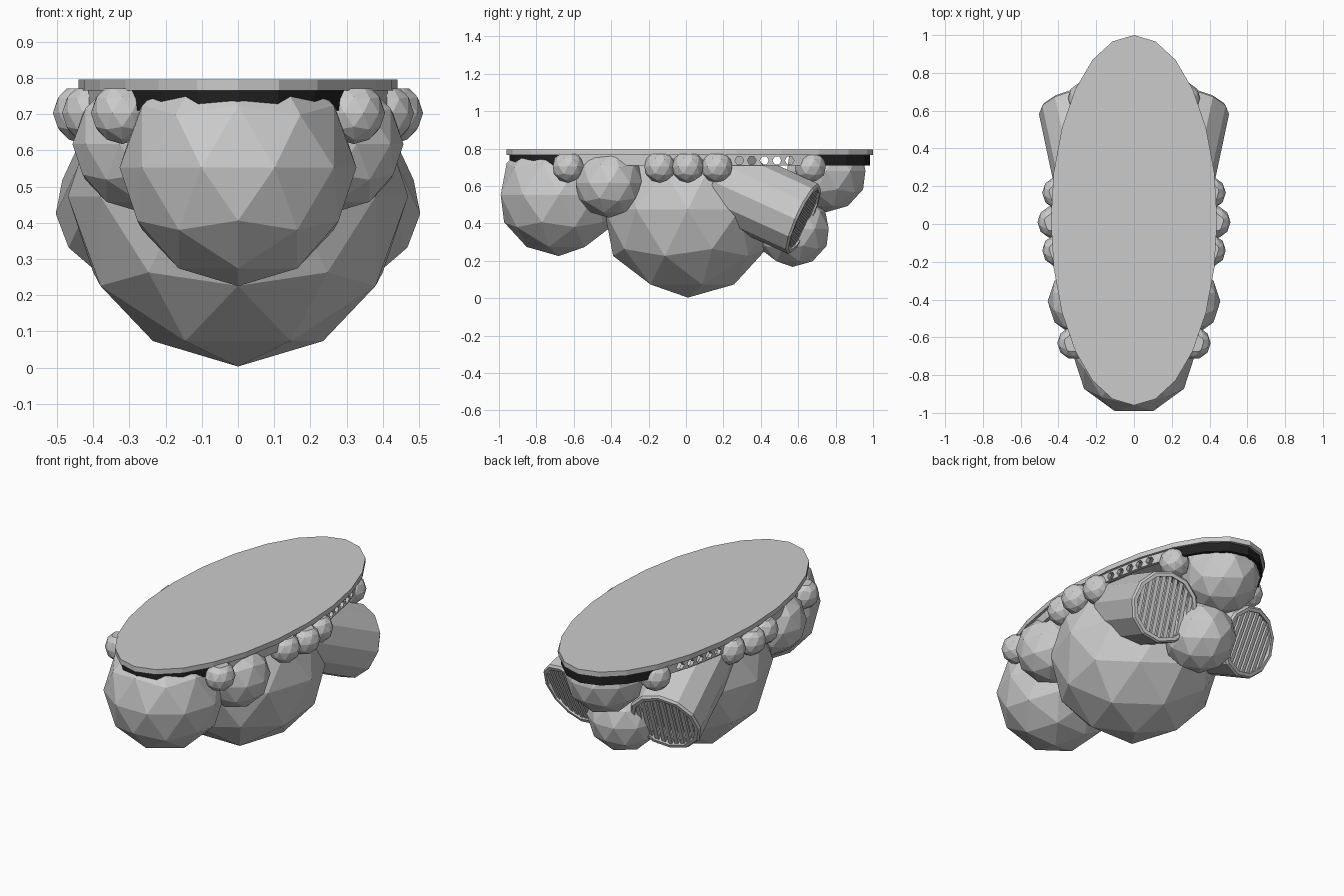
import bpy, bmesh, math
from mathutils import Matrix, Vector

cube = bpy.data.objects.get("Cube")
if cube:
    bpy.data.objects.remove(cube)


def material(name, value):
    m = bpy.data.materials.new(name)
    m.use_nodes = True
    col = (value, value, value, 1)
    m.diffuse_color = col
    m.node_tree.nodes["Principled BSDF"].inputs["Base Color"].default_value = col
    return m


GREY = material("hull_grey", 0.6)
DARK = material("band_black", 0.015)
DECK_BASE = 0.765
MID_Y = 0.02


def finish(name, bm, mats=(GREY,), cut=None):
    """Optionally trim flat at a height, then make the object."""
    if cut is not None:
        res = bmesh.ops.bisect_plane(bm, geom=bm.verts[:] + bm.edges[:] + bm.faces[:],
                                     plane_co=(0, 0, cut), plane_no=(0, 0, 1), clear_outer=True)
        edges = [e for e in res["geom_cut"] if isinstance(e, bmesh.types.BMEdge)]
        if edges:
            bmesh.ops.holes_fill(bm, edges=edges)
    bmesh.ops.recalc_face_normals(bm, faces=bm.faces[:])
    me = bpy.data.meshes.new(name)
    bm.to_mesh(me)
    bm.free()
    ob = bpy.data.objects.new(name, me)
    bpy.context.collection.objects.link(ob)
    for m in mats:
        me.materials.append(m)
    return ob


def ball(name, centre, radius, turn):
    bm = bmesh.new()
    mat = Matrix.Translation(centre) @ Matrix.Rotation(math.radians(turn), 4, 'Z')
    bmesh.ops.create_icosphere(bm, subdivisions=2, radius=radius, matrix=mat)
    return finish(name, bm, cut=DECK_BASE + 0.005)


def loft(bm, loops, closed=False):
    """Skin between vertex loops of equal length."""
    pairs = list(zip(loops, loops[1:]))
    if closed:
        pairs.append((loops[-1], loops[0]))
    for a, b in pairs:
        n = len(a)
        for i in range(n):
            j = (i + 1) % n
            bm.faces.new((a[i], a[j], b[j], b[i]))


def ellipse(bm, rx, ry, z, n=24, y=0.0, mat=Matrix()):
    steps = [2 * math.pi * i / n for i in range(n)]
    return [bm.verts.new(mat @ Vector((rx * math.sin(a), y + ry * math.cos(a), z))) for a in steps]


# Flat oval deck
bm = bmesh.new()
low = ellipse(bm, 0.44, 0.98, DECK_BASE, y=MID_Y)
top = ellipse(bm, 0.44, 0.98, 0.795, y=MID_Y)
loft(bm, [low, top])
bm.faces.new(low)
bm.faces.new(top)
finish("deck", bm)

# Oval wall under the deck, pierced by small six-sided portholes
bm = bmesh.new()
rings = [ellipse(bm, rx, ry, z, y=MID_Y) for rx, ry, z in
         ((0.425, 0.965, 0.71), (0.425, 0.965, 0.77), (0.405, 0.945, 0.77), (0.405, 0.945, 0.71))]
loft(bm, rings, closed=True)
wall = finish("under_deck_wall", bm, (GREY, DARK))

bm = bmesh.new()
for i in range(5):
    mat = Matrix.Translation((0, 0.285 + 0.067 * i, 0.736)) @ Matrix.Rotation(math.pi / 2, 4, 'Y')
    bmesh.ops.create_cone(bm, cap_ends=True, segments=6, radius1=0.024, radius2=0.024,
                          depth=1.2, matrix=mat)
cutter = finish("porthole_cutter", bm)
cutter.hide_render = True
mod = wall.modifiers.new("portholes", 'BOOLEAN')
mod.object = cutter
mod.operation = 'DIFFERENCE'
mod.solver = 'EXACT'
bpy.context.view_layer.objects.active = wall
bpy.ops.object.modifier_apply(modifier=mod.name)
bpy.data.objects.remove(cutter)
for p in wall.data.polygons:
    p.material_index = 1 if abs(p.center.y - MID_Y) > 0.67 else 0

# Large faceted pods along the centre line
ball("main_pod", (0, 0.01, 0.473), 0.47, -90)
ball("front_pod", (0, -0.68, 0.552), 0.327, 90)
ball("rear_upper_pod", (0, 0.75, 0.68), 0.22, -90)
ball("rear_lower_pod", (0, 0.57, 0.37), 0.203, -90)

# Paired side pods and small pods beneath the rim
SMALL = ((0.32, -0.63), (0.40, -0.14), (0.425, 0.01), (0.40, 0.165), (0.265, 0.665))
for side, s in (("left", 1), ("right", -1)):
    ball(side + "_side_pod", (s * 0.27, -0.41, 0.617), 0.187, 90)
    for i, (x, y) in enumerate(SMALL):
        ball(f"{side}_small_pod_{i + 1}", (s * x, y, 0.703), 0.086, 90)

    # Angled vent barrel with a recessed mouth
    yaw, pitch = math.radians(12), math.radians(24)
    axis = Vector((s * math.sin(yaw) * math.cos(pitch), math.cos(yaw) * math.cos(pitch), -math.sin(pitch)))
    across = axis.cross(Vector((0, 0, 1))).normalized()
    frame = Matrix((across, axis.cross(across), axis)).transposed().to_4x4()
    frame = Matrix.Translation((s * 0.305, 0.635, 0.42)) @ frame
    bm = bmesh.new()
    rings = [ellipse(bm, r, r, z, 12, mat=frame) for r, z in
             ((0.205, -0.5), (0.205, -0.012), (0.195, 0), (0.175, 0), (0.175, -0.1))]
    loft(bm, rings)
    bm.faces.new(rings[0])
    bm.faces.new(rings[-1])
    finish(side + "_vent_barrel", bm, cut=0.712)

    # Upright slats across the mouth
    bm = bmesh.new()
    count = 9
    for i in range(count):
        u = (i - (count - 1) / 2) * 0.037
        size = Matrix.Diagonal((0.022, 2 * math.sqrt(0.178 ** 2 - u * u), 0.02, 1))
        bmesh.ops.create_cube(bm, size=1, matrix=frame @ Matrix.Translation((u, 0, -0.02)) @ size)
    finish(side + "_vent_slats", bm)
